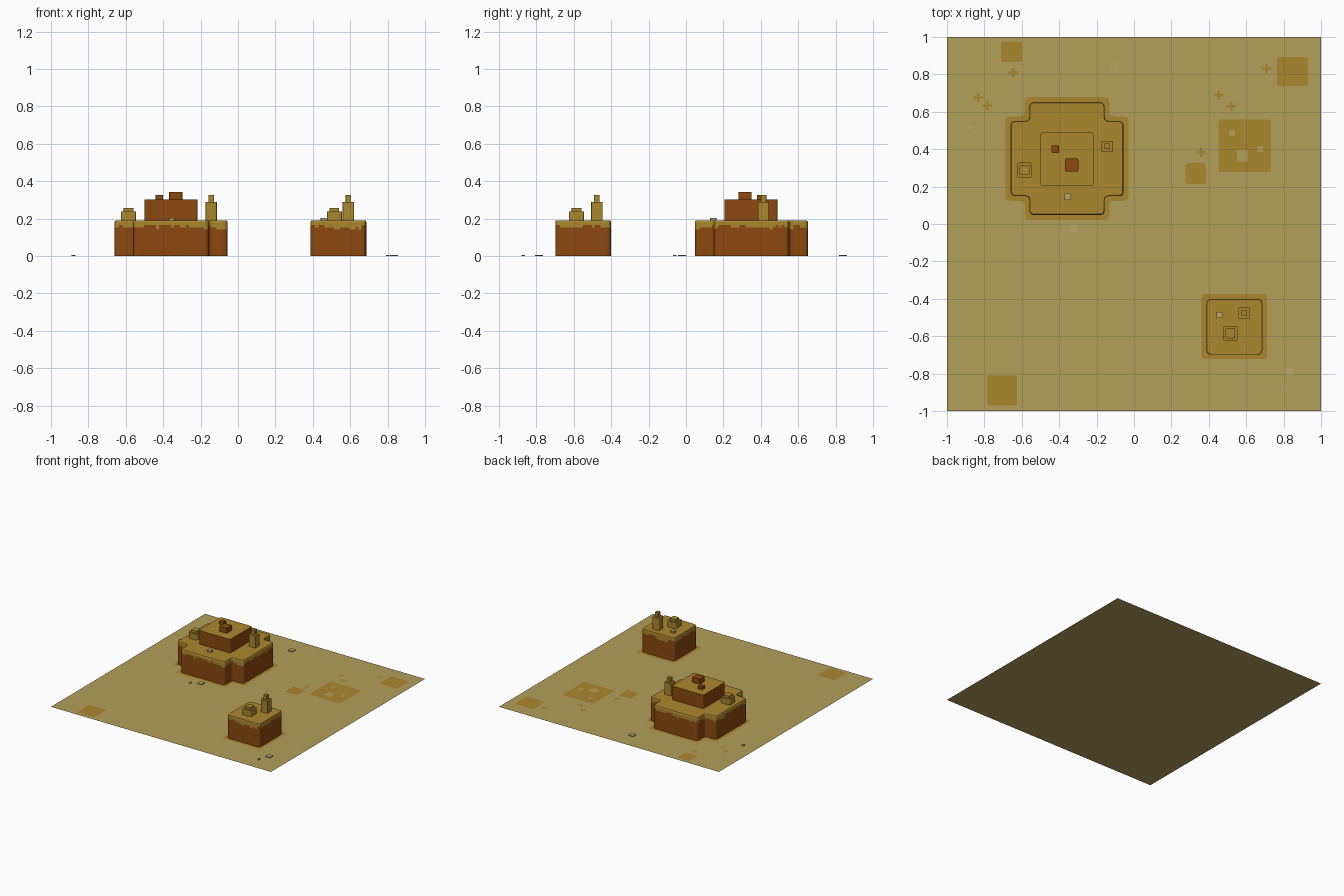
import bpy, bmesh, random
from mathutils import Vector

if "Cube" in bpy.data.objects:
    bpy.data.objects.remove(bpy.data.objects["Cube"])

random.seed(4)


def material(name, rgb):
    m = bpy.data.materials.new(name)
    m.diffuse_color = (*rgb, 1)
    m.use_nodes = True
    m.node_tree.nodes["Principled BSDF"].inputs["Base Color"].default_value = m.diffuse_color
    return m


SAND = material("sand", (0.45, 0.35, 0.105))
GOLD = material("golden_sand", (0.41, 0.245, 0.027))
ROCK = material("brown_rock", (0.26, 0.066, 0.005))
PEBBLE = material("pale_pebble", (0.48, 0.38, 0.14))


def finish(name, bm, mats):
    me = bpy.data.meshes.new(name)
    bm.to_mesh(me)
    bm.free()
    for m in mats:
        me.materials.append(m)
    ob = bpy.data.objects.new(name, me)
    bpy.context.collection.objects.link(ob)
    return ob


def rect(cx, cy, w, d=None):
    w, d = w / 2, (d or w) / 2
    return [(cx - w, cy - d), (cx + w, cy - d), (cx + w, cy + d), (cx - w, cy + d)]


def cross(cx, cy, a, b):
    """Plus outline with arm half-length a and arm half-width b."""
    q = [(b, -a), (b, -b), (a, -b), (a, b), (b, b), (b, a),
         (-b, a), (-b, b), (-a, b), (-a, -b), (-b, -b), (-b, -a)]
    return [(cx + x, cy + y) for x, y in q]


def rounded(pts, r, step=None):
    """Round every corner of an outline, then split long edges."""
    pts = [Vector(p) for p in pts]
    out = []
    for i, p in enumerate(pts):
        a = p + (pts[i - 1] - p).normalized() * r
        b = p + (pts[(i + 1) % len(pts)] - p).normalized() * r
        for k in range(4):
            t = k / 3
            out.append(a * (1 - t) ** 2 + p * 2 * t * (1 - t) + b * t * t)
    if not step:
        return out
    fine = []
    for i, p in enumerate(out):
        q = out[(i + 1) % len(out)]
        n = max(1, round((q - p).length / step))
        fine += [p.lerp(q, k / n) for k in range(n)]
    return fine


def plate(name, pts, z, mat, r=0.0):
    bm = bmesh.new()
    outline = rounded(pts, r) if r else pts
    bm.faces.new([bm.verts.new((p[0], p[1], z)) for p in outline])
    return finish(name, bm, [mat])


def block(name, pts, z0, z1, mat, r=0.006, top=None):
    """Straight-sided block with its own top colour."""
    bm = bmesh.new()
    f = bm.faces.new([bm.verts.new((*p, z0)) for p in rounded(pts, r)])
    g = bmesh.ops.extrude_face_region(bm, geom=[f])
    bmesh.ops.translate(bm, vec=(0, 0, z1 - z0),
                        verts=[v for v in g["geom"] if isinstance(v, bmesh.types.BMVert)])
    bmesh.ops.recalc_face_normals(bm, faces=bm.faces[:])
    for f in bm.faces:
        f.material_index = 1 if f.normal.z > 0.5 else 0
    return finish(name, bm, [mat, top or mat])


def cliff(name, pts):
    """Rock wall with a ragged fringe of sand hanging from the flat top."""
    levels = [0, 0.142, 0.154, 0.166, 0.182, 0.19]
    outline = rounded(pts, 0.025, 0.016)
    c = sum(outline, Vector((0, 0))) / len(outline)
    bm = bmesh.new()
    rings = []
    for z in levels:
        s = 0.985 if z == 0.19 else 1
        rings.append([bm.verts.new((*(c + (p - c) * s), z)) for p in outline])
    n, drop = len(outline), 2
    for i in range(n):
        if random.random() < 0.6:
            drop = random.choice([1, 2, 2, 2, 3, 3])
        for k in range(len(levels) - 1):
            f = bm.faces.new([rings[k][i], rings[k][(i + 1) % n],
                              rings[k + 1][(i + 1) % n], rings[k + 1][i]])
            f.material_index = int(k >= drop)
    bm.faces.new(rings[-1]).material_index = 1
    return finish(name, bm, [ROCK, GOLD])


def pillar(name, x, y):
    block(name, rect(x, y, 0.06), 0.19, 0.29, GOLD)
    block(name + "_tip", rect(x, y, 0.03), 0.29, 0.327, GOLD, 0.003)


def boulder(name, x, y):
    block(name, rect(x, y, 0.08), 0.19, 0.238, GOLD, 0.012)
    block(name + "_cap", rect(x, y, 0.052), 0.238, 0.256, GOLD)


# desert floor
plate("desert_floor", rect(0, 0, 2), 0, SAND)

# large mesa with its sand skirt and upper tier
plate("large_mesa_skirt", cross(-0.358, 0.35, 0.328, 0.226), 0.002, GOLD, 0.025)
cliff("large_mesa", cross(-0.358, 0.35, 0.302, 0.201))
block("mesa_upper_tier", rect(-0.358, 0.348, 0.285), 0.19, 0.302, ROCK, 0.015, GOLD)
block("summit_rock_large", rect(-0.333, 0.315, 0.07), 0.302, 0.342, ROCK)
block("summit_rock_small", rect(-0.42, 0.4, 0.04), 0.302, 0.326, ROCK)
pillar("large_mesa_pillar", -0.143, 0.415)
boulder("large_mesa_boulder", -0.585, 0.288)

# small mesa
plate("small_mesa_skirt", rect(0.537, -0.548, 0.35), 0.002, GOLD, 0.02)
cliff("small_mesa", rect(0.537, -0.55, 0.298))
pillar("small_mesa_pillar", 0.59, -0.477)
boulder("small_mesa_boulder", 0.515, -0.585)

# pebbles on the mesas and on the floor
for x, y, w, z in [(-0.355, 0.145, 0.034, 0.19), (0.457, -0.487, 0.032, 0.19),
                   (-0.1, 0.84, 0.042, 0), (-0.32, -0.022, 0.042, 0), (0.835, -0.785, 0.042, 0),
                   (-0.88, 0.515, 0.02, 0), (0.8, -0.87, 0.02, 0), (-0.39, -0.06, 0.02, 0)]:
    block("pebble", rect(x, y, w), z, z + (0.014 if z else 0.007), PEBBLE, 0.004)

# golden patches
for x, y, w, d in [(-0.655, 0.92, 0.11, 0.11), (0.848, 0.815, 0.165, 0.155), (0.593, 0.418, 0.28, 0.28),
                   (0.33, 0.27, 0.11, 0.11), (-0.705, -0.89, 0.16, 0.16)]:
    plate("golden_patch", rect(x, y, w, d), 0.002, GOLD, 0.012)
for x, y, w in [(0.525, 0.487, 0.032), (0.58, 0.365, 0.06), (0.675, 0.4, 0.032)]:
    plate("patch_gap", rect(x, y, w), 0.004, SAND, 0.004)

# raised sand patches in the same colour as the floor
for x, y, w in [(-0.42, -0.27, 0.19), (-0.03, -0.345, 0.38), (-0.35, -0.585, 0.15),
                (0.485, 0.01, 0.27), (0.12, 0.1, 0.11)]:
    plate("sand_patch", rect(x, y, w), 0.002, SAND, 0.015)

# little grass crosses
for x, y in [(-0.832, 0.675), (-0.785, 0.633), (-0.645, 0.81), (0.71, 0.83),
             (0.453, 0.69), (0.52, 0.63), (0.36, 0.383)]:
    plate("dry_tuft", cross(x, y, 0.025, 0.007), 0.002, GOLD)
for x, y in [(0.05, -0.78), (0.02, -0.63), (-0.28, -0.9), (-0.72, -0.11), (-0.6, -0.2)]:
    plate("sand_tuft", cross(x, y, 0.025, 0.007), 0.002, SAND)
